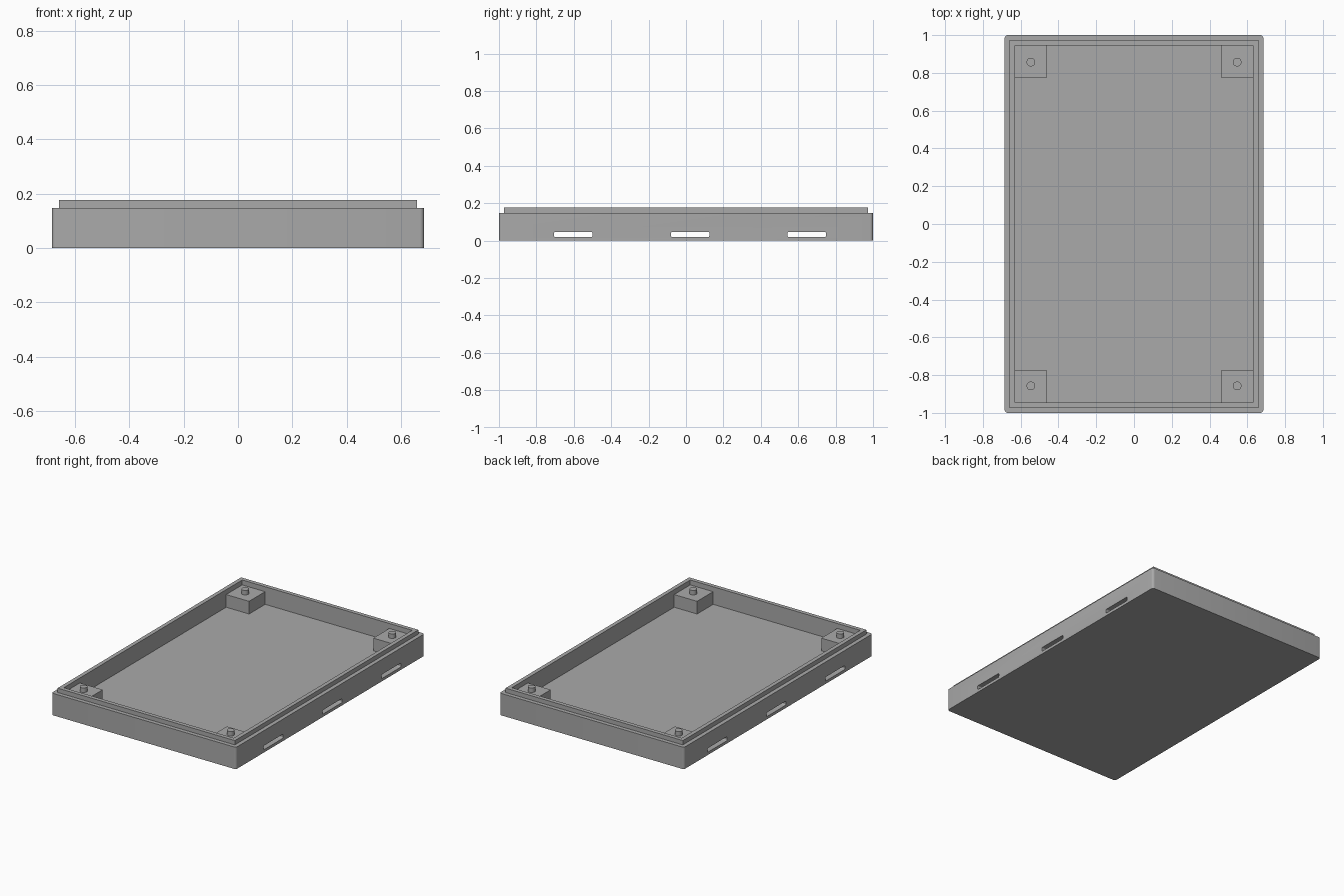
import bpy, bmesh
from mathutils import Matrix

cube = bpy.data.objects.get("Cube")
if cube:
    bpy.data.objects.remove(cube, do_unlink=True)

# Main sizes
HALF_X, HALF_Y = 0.685, 1.0
WALL_TOP, RIM_TOP = 0.147, 0.176
FLOOR = 0.058
STEP = 0.027          # width of the ledge and of the rim
INNER_X, INNER_Y = HALF_X - 2 * STEP, HALF_Y - 2 * STEP
POST, POST_TOP = 0.17, 0.143

grey = bpy.data.materials.new("plain grey")
grey.use_nodes = True
grey.diffuse_color = (0.4, 0.4, 0.4, 1)
grey.node_tree.nodes["Principled BSDF"].inputs["Base Color"].default_value = (0.4, 0.4, 0.4, 1)


def finish(name, bm):
    mesh = bpy.data.meshes.new(name)
    bm.to_mesh(mesh)
    bm.free()
    mesh.materials.append(grey)
    obj = bpy.data.objects.new(name, mesh)
    bpy.context.collection.objects.link(obj)
    return obj


def box(name, low, high, round_axis=None, radius=0.0):
    """Box between two corners, optionally rounded along one axis."""
    bm = bmesh.new()
    size = [b - a for a, b in zip(low, high)]
    centre = [(a + b) / 2 for a, b in zip(low, high)]
    bmesh.ops.create_cube(bm, size=1, matrix=Matrix.Translation(centre) @ Matrix.Diagonal((*size, 1)))
    if round_axis is not None:
        edges = [e for e in bm.edges
                 if abs((e.verts[0].co - e.verts[1].co)[round_axis]) > size[round_axis] / 2]
        bmesh.ops.bevel(bm, geom=edges, offset=radius, segments=5, profile=0.5, affect='EDGES')
    return finish(name, bm)


def combine(target, tool, operation):
    mod = target.modifiers.new(operation, 'BOOLEAN')
    mod.operation, mod.object, mod.solver = operation, tool, 'EXACT'
    bpy.context.view_layer.objects.active = target
    bpy.ops.object.modifier_apply(modifier=mod.name)
    bpy.data.objects.remove(tool, do_unlink=True)


# Tray: rounded block with a raised rim and a hollow
tray = box("tray", (-HALF_X, -HALF_Y, 0), (HALF_X, HALF_Y, WALL_TOP), 2, 0.016)
rim_x, rim_y = HALF_X - STEP, HALF_Y - STEP
combine(tray, box("rim", (-rim_x, -rim_y, 0.1), (rim_x, rim_y, RIM_TOP)), 'UNION')
combine(tray, box("hollow", (-INNER_X, -INNER_Y, FLOOR), (INNER_X, INNER_Y, 0.3)), 'DIFFERENCE')

# Three slots running sideways through the thick floor
for y in (-0.603, 0.022, 0.646):
    slot = box("slot", (-0.8, y - 0.103, 0.019), (0.8, y + 0.103, 0.046), 0, 0.007)
    combine(tray, slot, 'DIFFERENCE')

# Corner posts, each with a locating pin
for sx, side in ((-1, "right"), (1, "left")):
    for sy, end in ((-1, "front"), (1, "back")):
        xs = sorted((sx * (INNER_X - POST), sx * INNER_X))
        ys = sorted((sy * (INNER_Y - POST), sy * INNER_Y))
        box(f"corner_post_{end}_{side}", (xs[0], ys[0], FLOOR), (xs[1], ys[1], POST_TOP))
        bm = bmesh.new()
        bmesh.ops.create_cone(bm, cap_ends=True, segments=32, radius1=0.023, radius2=0.023, depth=0.04,
                              matrix=Matrix.Translation((sx * 0.546, sy * 0.857, POST_TOP + 0.01)))
        finish(f"pin_{end}_{side}", bm)

# Smooth the rounded surfaces, keeping edges sharp
for obj in bpy.context.collection.objects:
    if obj.type == 'MESH':
        obj.select_set(True)
        bpy.context.view_layer.objects.active = obj
bpy.ops.object.shade_smooth_by_angle(angle=0.52)
